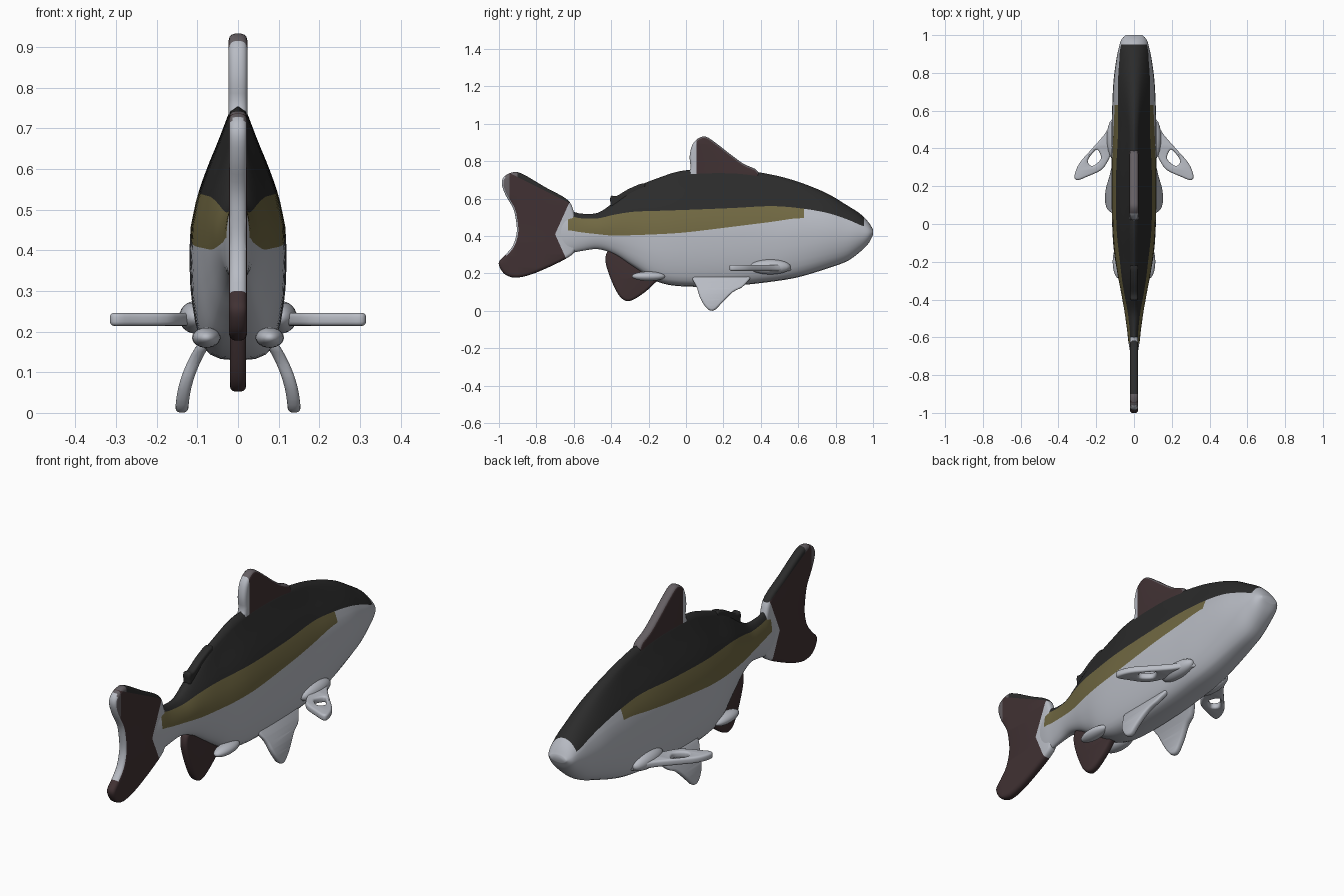
import bpy, bmesh, math
from mathutils import Matrix, Vector

if "Cube" in bpy.data.objects:
    bpy.data.objects.remove(bpy.data.objects["Cube"])

COLOURS = [("pale_grey", (0.48, 0.50, 0.55)), ("back_black", (0.024, 0.024, 0.024)),
           ("olive_stripe", (0.165, 0.14, 0.055)), ("fin_brown", (0.052, 0.031, 0.033)),
           ("smoky_edge", (0.13, 0.115, 0.125))]
MATS = []
for n, c in COLOURS:
    m = bpy.data.materials.new(n)
    m.diffuse_color = (*c, 1)
    m.use_nodes = True
    m.node_tree.nodes["Principled BSDF"].inputs["Base Color"].default_value = m.diffuse_color
    MATS.append(m)
GREY, BLACK, OLIVE, BROWN, SMOKY = range(5)


def spline(pts, n, closed=False):
    """Catmull-Rom through points of any dimension."""
    out, k = [], len(pts)
    for i in range(k if closed else k - 1):
        get = (lambda j: pts[j % k]) if closed else (lambda j: pts[min(max(j, 0), k - 1)])
        p0, p1, p2, p3 = (get(i + d) for d in (-1, 0, 1, 2))
        for s in range(n):
            t = s / n
            out.append(tuple(0.5 * (2 * b + (c - a) * t + (2 * a - 5 * b + 4 * c - d) * t * t
                                    + (3 * b - a - 3 * c + d) * t ** 3)
                             for a, b, c, d in zip(p0, p1, p2, p3)))
    return out if closed else out + [tuple(pts[-1])]


def finish(bm, name, rule, angle=50):
    bmesh.ops.recalc_face_normals(bm, faces=bm.faces[:])
    bm.normal_update()
    for f in bm.faces:
        f.material_index = rule(f.calc_center_median(), f.normal)
    me = bpy.data.meshes.new(name)
    bm.to_mesh(me)
    bm.free()
    for m in MATS:
        me.materials.append(m)
    ob = bpy.data.objects.new(name, me)
    bpy.context.collection.objects.link(ob)
    bpy.ops.object.select_all(action='DESELECT')
    ob.select_set(True)
    bpy.context.view_layer.objects.active = ob
    bpy.ops.object.shade_smooth_by_angle(angle=math.radians(angle))
    return ob


UPRIGHT = Matrix(((0, 0, 1, 0), (1, 0, 0, 0), (0, 1, 0, 0), (0, 0, 0, 1)))


def fin(name, loops, half, bevel, rule, matrix=UPRIGHT, cuts=(), warp=None):
    """Rounded plate from smooth outlines (extra loops are holes)."""
    cu = bpy.data.curves.new(name + "_outline", 'CURVE')
    cu.dimensions, cu.fill_mode = '2D', 'BOTH'
    cu.extrude, cu.bevel_depth, cu.bevel_resolution, cu.offset = half - bevel, bevel, 2, -bevel
    for loop in loops:
        pts = spline(loop, 4, True)
        sp = cu.splines.new('POLY')
        sp.points.add(len(pts) - 1)
        for p, q in zip(sp.points, pts):
            p.co = (q[0], q[1], 0, 1)
        sp.use_cyclic_u = True
    tmp = bpy.data.objects.new(name + "_outline", cu)
    bpy.context.collection.objects.link(tmp)
    dg = bpy.context.evaluated_depsgraph_get()
    me = bpy.data.meshes.new_from_object(tmp.evaluated_get(dg))
    bpy.data.objects.remove(tmp)
    bm = bmesh.new()
    bm.from_mesh(me)
    bpy.data.meshes.remove(me)
    bmesh.ops.transform(bm, matrix=matrix, verts=bm.verts[:])
    bmesh.ops.remove_doubles(bm, verts=bm.verts[:], dist=0.0005)
    for co, no in cuts:
        bmesh.ops.bisect_plane(bm, geom=bm.verts[:] + bm.edges[:] + bm.faces[:], dist=1e-5,
                               plane_co=Vector(co), plane_no=Vector(no))
    if warp:
        for v in bm.verts:
            v.co = warp(v.co)
    return finish(bm, name, rule)


# Body: stations of y, bottom, top, half width, stripe bottom, stripe top
STATIONS = [(1.0, .405, .435, .045, .415, .425), (.975, .36, .475, .068, .43, .445),
            (.93, .315, .52, .082, .445, .46), (.86, .265, .565, .096, .47, .49),
            (.75, .225, .63, .11, .49, .525), (.6, .18, .69, .117, .495, .55),
            (.45, .155, .73, .119, .475, .56), (.25, .135, .757, .12, .45, .55),
            (.0, .13, .752, .116, .42, .54), (-.15, .155, .71, .106, .41, .535),
            (-.28, .235, .655, .085, .405, .53), (-.38, .3, .585, .066, .402, .515),
            (-.47, .33, .525, .05, .41, .495), (-.56, .32, .52, .037, .42, .495),
            (-.63, .31, .535, .029, .43, .505), (-.72, .33, .52, .012, .42, .48)]
SHAPE = [(0, 0), (.008, .5), (.05, .72), (.12, .86), (.25, .97), (.4, 1), (.52, .97), (.64, .84),
         (.75, .64), (.85, .42), (.93, .26), (.98, .16), (1, 0)]


def half_width(t, roundness):
    t = min(max(t, 0), 1)
    for (a, wa), (b, wb) in zip(SHAPE, SHAPE[1:]):
        if t <= b:
            drop = wa + (wb - wa) * (t - a) / (b - a)
            break
    return drop + (math.sqrt(max(0, 1 - (2 * t - 1) ** 2)) - drop) * roundness


LOW, MID, TOP = 10, 3, 9
bm = bmesh.new()
rings = []
for y, zb, zt, w, s0, s1 in spline(STATIONS, 5):
    zs = [zb + (s0 - zb) * (1 - math.cos(i / LOW * math.pi / 2)) for i in range(LOW)]
    zs += [s0 + (s1 - s0) * i / MID for i in range(MID)]
    zs += [s1 + (zt - s1) * math.sin(i / TOP * math.pi / 2) for i in range(TOP + 1)]
    rnd = min(1, max(0, (y - .5) / .4, (-y - .2) / .3)) * .85
    side = [(w * half_width((z - zb) / (zt - zb), rnd), z) for z in zs]
    loop = side + [(-x, z) for x, z in side[-2:0:-1]]
    rings.append([bm.verts.new((x, y, z)) for x, z in loop])
N = len(rings[0])
band = {}
for a, b in zip(rings, rings[1:]):
    for i in range(N):
        j = (i + 1) % N
        f = bm.faces.new((a[i], a[j], b[j], b[i]))
        k = min(i, N - 1 - i)
        band[f.index if f.index >= 0 else len(band)] = k
        f.material_index = GREY if k < LOW else OLIVE if k < LOW + MID else BLACK
bm.faces.new(rings[0])
bm.faces.new(rings[-1][::-1])
bm.faces.ensure_lookup_table()
# bands run along the body; snout and tail root stay pale
for f in bm.faces:
    y = f.calc_center_median().y
    if y > .955 or y < -.66 or (f.material_index == OLIVE and (y > .64 or y < -.63)):
        f.material_index = GREY
kept = {tuple(round(c, 6) for c in f.calc_center_median()): f.material_index for f in bm.faces}
finish(bm, "body", lambda c, n: kept.get(tuple(round(k, 6) for k in c), GREY), 70)

# Tail fin
TAIL = [(-.60, .53), (-.635, .595), (-.75, .66), (-.87, .73), (-.92, .742), (-.97, .72), (-.985, .68),
        (-.965, .62), (-.925, .55), (-.91, .49), (-.905, .42), (-.925, .35), (-.965, .30), (-1, .262),
        (-.992, .225), (-.96, .19), (-.9, .178), (-.8, .205), (-.64, .28), (-.59, .33), (-.58, .43)]


def tail_rule(c, n):
    if n.y < -.5 and abs(n.x) < .8 and c.z > .3:
        return GREY
    if c.z > .585 + (-.64 - c.y) * .5:
        return BLACK if c.y > -.9 else SMOKY
    if c.y > -.70 + .45 * abs(c.z - .41):
        return GREY
    return SMOKY if c.y < -.945 and c.z > .5 else BROWN


fin("tail_fin", [TAIL], .022, .016, tail_rule,
    cuts=[((0, -.70, .41), (0, 1, -.45)), ((0, -.70, .41), (0, 1, .45)),
          ((0, -.64, .585), (0, .5, 1)), ((0, -.945, 0), (0, 1, 0)), ((0, -.9, 0), (0, 1, 0))])

# Dorsal fin with pale trailing edge
DORSAL = [(.04, .70), (.025, .77), (.02, .83), (.035, .89), (.07, .925), (.11, .93), (.17, .89),
          (.24, .835), (.31, .785), (.38, .75), (.36, .70)]
fin("dorsal_fin", [DORSAL], .023, .016,
    lambda c, n: GREY if c.y < .055 else SMOKY if abs(n.x) < .75 else BROWN,
    cuts=[((0, .055, 0), (0, 1, 0))])

# Small fin on the back before the tail
fin("adipose_fin", [[(-.385, .55), (-.405, .585), (-.4, .615), (-.37, .615), (-.3, .655), (-.22, .68),
                     (-.24, .6)]], .02, .01, lambda c, n: BLACK)

# Anal fin
fin("anal_fin", [[(-.40, .33), (-.43, .29), (-.42, .22), (-.375, .11), (-.335, .06), (-.29, .056),
                  (-.22, .1), (-.165, .15), (-.12, .19), (-.2, .26), (-.3, .32)]],
    .02, .014, lambda c, n: BROWN)

PELVIC = [(.05, .2), (.06, .12), (.08, .06), (.115, .01), (.15, .003), (.19, .04), (.25, .1),
          (.31, .135), (.33, .2)]
PECTORAL = [(.07, .56), (.115, .54), (.16, .47), (.23, .39), (.29, .32), (.315, .255), (.30, .232),
            (.25, .25), (.175, .285), (.14, .33), (.11, .39), (.07, .42)]
HOLE = [(.175, .345), (.19, .39), (.21, .385), (.245, .335), (.22, .307)]


def lump(name, centre, radii):
    b = bmesh.new()
    bmesh.ops.create_uvsphere(b, u_segments=20, v_segments=12, radius=1)
    for v in b.verts:
        v.co = Vector(c + r * k for c, r, k in zip(centre, radii, v.co))
    finish(b, name, lambda c, n: GREY)


for s, label in ((1, "right"), (-1, "left")):
    # Pelvic fins curve outward and down
    fin(label + "_pelvic_fin", [PELVIC], .016, .012, lambda c, n: GREY,
        cuts=[((0, 0, z), (0, 0, 1)) for z in (.03, .06, .09, .12, .15, .18)],
        warp=lambda v: Vector((v.x + s * (.138 - 1.9 * v.z ** 2), v.y, v.z)))
    # Pectoral fins lie flat and have an opening
    fin(label + "_pectoral_fin", [[(s * x, y) for x, y in PECTORAL], [(s * x, y) for x, y in HOLE]],
        .016, .01, lambda c, n: GREY, matrix=Matrix.Translation((0, 0, .23)))
    lump(label + "_pectoral_root", (s * .105, .45, .235), (.04, .11, .04))
    # Small belly flaps behind the pelvic fins
    lump(label + "_belly_flap", (s * .078, -.2, .185), (.035, .09, .025))
